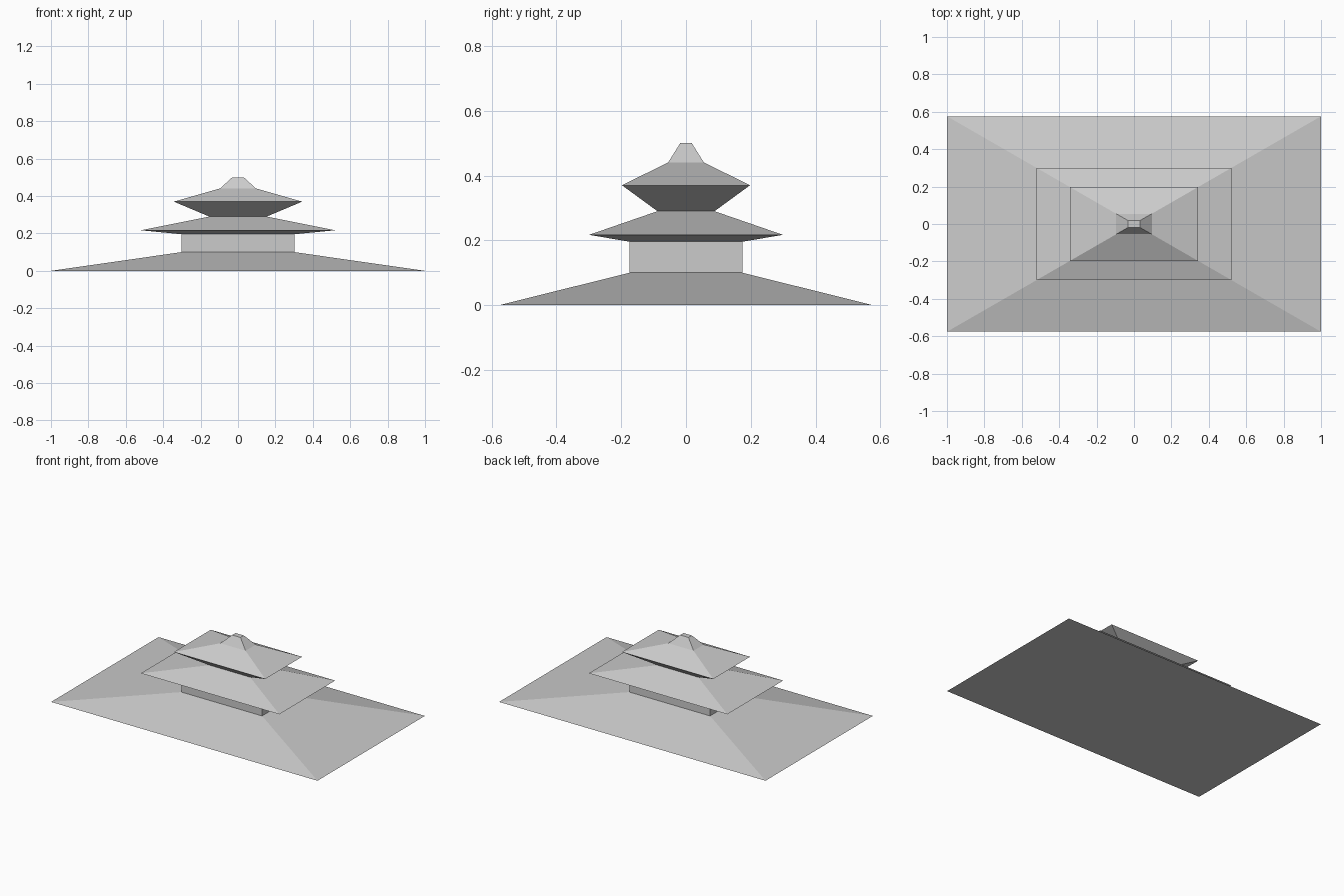
import bpy
import bmesh

cube = bpy.data.objects.get("Cube")
if cube:
    bpy.data.objects.remove(cube, do_unlink=True)

# One plain stone colour
stone = bpy.data.materials.new("light_grey_stone")
stone.use_nodes = True
colour = (0.6, 0.6, 0.6, 1.0)
stone.diffuse_color = colour
stone.node_tree.nodes["Principled BSDF"].inputs["Base Color"].default_value = colour

DEPTH = 0.576  # depth of every tier relative to its width


def tier(name, profile, cap_bottom=False, cap_top=False):
    """Stack rectangular rings given as (half width, height) and skin them."""
    bm = bmesh.new()
    rings = [[bm.verts.new((sx * w, sy * w * DEPTH, z))
              for sx, sy in ((-1, -1), (1, -1), (1, 1), (-1, 1))]
             for w, z in profile]
    for low, high in zip(rings, rings[1:]):
        for i in range(4):
            j = (i + 1) % 4
            bm.faces.new((low[i], low[j], high[j], high[i]))
    if cap_bottom:
        bm.faces.new(rings[0][::-1])
    if cap_top:
        bm.faces.new(rings[-1])
    mesh = bpy.data.meshes.new(name)
    bm.to_mesh(mesh)
    bm.free()
    mesh.materials.append(stone)
    obj = bpy.data.objects.new(name, mesh)
    bpy.context.collection.objects.link(obj)
    return obj


# Tiers from the ground up
tier("sloped_base", [(1.0, 0.0), (0.303, 0.1)], cap_bottom=True)
tier("hall_walls", [(0.303, 0.1), (0.303, 0.196)])
tier("lower_roof", [(0.303, 0.196), (0.52, 0.217), (0.153, 0.29)])
tier("upper_roof", [(0.153, 0.29), (0.343, 0.37), (0.095, 0.441)])
tier("roof_finial", [(0.095, 0.441), (0.031, 0.5)], cap_top=True)
